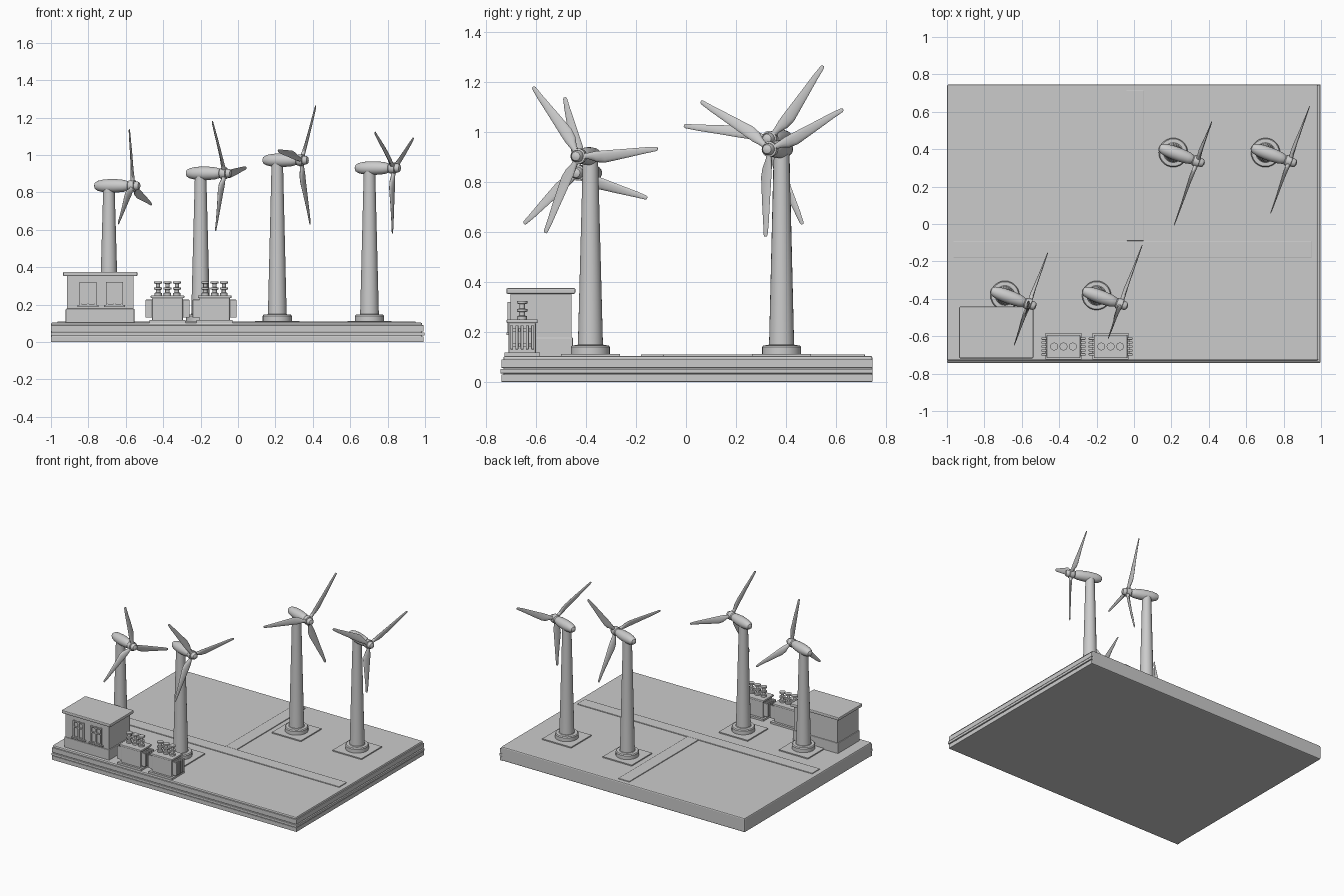
import bpy, bmesh
from math import sin, cos, pi, radians
from mathutils import Matrix, Vector

if "Cube" in bpy.data.objects:
    bpy.data.objects.remove(bpy.data.objects["Cube"])


def finish(name, bm, smooth=True, mat=None):
    if mat:
        bm.transform(mat)
    bmesh.ops.recalc_face_normals(bm, faces=bm.faces)
    me = bpy.data.meshes.new(name)
    bm.to_mesh(me)
    bm.free()
    ob = bpy.data.objects.new(name, me)
    bpy.context.collection.objects.link(ob)
    if smooth:
        bpy.context.view_layer.objects.active = ob
        ob.select_set(True)
        bpy.ops.object.shade_smooth_by_angle(angle=radians(35))
        ob.select_set(False)
    return ob


def box(name, x0, x1, y0, y1, z0, z1, bevel=0.0):
    bm = bmesh.new()
    m = Matrix.Translation(((x0 + x1) / 2, (y0 + y1) / 2, (z0 + z1) / 2)) @ \
        Matrix.Diagonal((x1 - x0, y1 - y0, z1 - z0, 1))
    bmesh.ops.create_cube(bm, size=1, matrix=m)
    ob = finish(name, bm, False)
    if bevel:
        b = ob.modifiers.new("bevel", 'BEVEL')
        b.width, b.segments = bevel, 2
    return ob


def loft(name, rings, mat=None):
    """Skin a list of equal-length point rings and cap both ends."""
    bm = bmesh.new()
    vs = [[bm.verts.new(p) for p in r] for r in rings]
    n = len(vs[0])
    for a, b in zip(vs, vs[1:]):
        for i in range(n):
            j = (i + 1) % n
            bm.faces.new((a[i], a[j], b[j], b[i]))
    bm.faces.new(vs[0])
    bm.faces.new(vs[-1])
    return finish(name, bm, True, mat)


def lathe(name, profile, mat=None, n=28):
    """Revolve (radius, height) points about z."""
    return loft(name, [[(r * cos(2 * pi * i / n), r * sin(2 * pi * i / n), z)
                        for i in range(n)] for r, z in profile], mat)


# layered base: plain at back and left, ribbed at front and right
box("base_slab", -1, 0.985, -0.73, 0.745, 0, 0.104, 0.008)
for i, (z0, z1, d) in enumerate([(0.0, 0.03, 0.008), (0.034, 0.052, 0.012),
                                 (0.056, 0.09, 0.008)]):
    box(f"front_rib_{i}", -1, 0.985 + d, -0.73 - d, -0.72, z0, z1, 0.002)
    box(f"right_rib_{i}", 0.975, 0.985 + d, -0.73 - d, 0.745, z0, z1, 0.002)
box("main_road", -0.965, 0.95, -0.18, -0.09, 0.09, 0.11, 0.003)
box("side_road", -0.04, 0.052, -0.09, 0.715, 0.09, 0.11, 0.003)


# wind turbines
def blade(name, R, mat):
    stations = [(0.0, 0.024, 0.024, 0.0), (0.12, 0.026, 0.022, 0.003),
                (0.22, 0.046, 0.018, 0.009), (0.32, 0.05, 0.014, 0.011),
                (0.6, 0.036, 0.010, 0.006), (0.85, 0.024, 0.007, 0.001),
                (0.98, 0.017, 0.005, 0.0), (1.0, 0.010, 0.003, 0.0)]
    rings = []
    for t, chord, thick, off in stations:
        tw = Matrix.Rotation(radians(22) * (1 - t), 3, 'Z')
        rings.append([tw @ Vector((thick / 2 * sin(a), off + chord / 2 * cos(a), t * R))
                      for a in [2 * pi * k / 12 for k in range(12)]])
    loft(name, rings, mat)


def turbine(n, x, y, hub_z, R, phase):
    box(f"turbine_pad_{n}", x - 0.118, x + 0.118, y - 0.118, y + 0.118, 0.09, 0.112)
    lathe(f"tower_{n}", [(0.06, 0.10), (0.078, 0.11), (0.078, 0.139), (0.073, 0.146),
                         (0.053, 0.147), (0.05, 0.15), (0.031, hub_z - 0.03),
                         (0.031, hub_z)], Matrix.Translation((x, y, 0)))
    top = Matrix.Translation((x, y, hub_z)) @ Matrix.Rotation(radians(-20), 4, 'Z')
    along = top @ Matrix.Rotation(pi / 2, 4, 'Y')
    lathe(f"nacelle_{n}", [(0.006, -0.082), (0.018, -0.077), (0.027, -0.062),
                           (0.033, -0.035), (0.036, 0.0), (0.036, 0.04), (0.032, 0.085),
                           (0.025, 0.108), (0.02, 0.115)], along)
    lathe(f"hub_{n}", [(0.022, 0.11), (0.029, 0.116), (0.031, 0.13), (0.031, 0.147),
                       (0.024, 0.149), (0.023, 0.164), (0.018, 0.172),
                       (0.006, 0.177)], along)
    for k in range(3):
        blade(f"blade_{n}_{k}", R, top @ Matrix.Translation((0.137, 0, 0)) @
              Matrix.Rotation(-radians(phase + 120 * k), 4, 'X'))


turbine(1, -0.69, -0.382, 0.835, 0.308, 109)
turbine(2, -0.20, -0.382, 0.902, 0.338, 85)
turbine(3, 0.21, 0.382, 0.972, 0.369, 38)
turbine(4, 0.703, 0.382, 0.930, 0.350, 63)

# control house
box("house_walls", -0.915, -0.56, -0.702, -0.458, 0.10, 0.355)
box("house_plinth", -0.921, -0.554, -0.708, -0.452, 0.10, 0.178, 0.004)
box("house_roof", -0.935, -0.538, -0.718, -0.442, 0.352, 0.375, 0.006)
for s, cx in (("left", -0.802), ("right", -0.66)):
    y0, y1 = -0.713, -0.70
    box(f"window_pane_{s}", cx - 0.04, cx + 0.04, -0.705, y1, 0.205, 0.31)
    for k in (-1, 0, 1):
        box(f"window_post_{s}_{k}", cx + 0.04 * k - 0.005, cx + 0.04 * k + 0.005,
            y0, y1, 0.195, 0.32)
    for k, z in enumerate((0.2, 0.275, 0.313)):
        box(f"window_bar_{s}_{k}", cx - 0.045, cx + 0.045, y0, y1, z - 0.004, z + 0.004)
    box(f"window_sill_{s}", cx - 0.056, cx + 0.056, y0 - 0.004, y1, 0.188, 0.197)


# transformers with cooling fins and bushings
def transformer(n, cx):
    cy = -0.655
    box(f"transformer_pad_{n}", cx - 0.096, cx + 0.096, cy - 0.07, cy + 0.072, 0.10, 0.118)
    box(f"transformer_tank_{n}", cx - 0.082, cx + 0.082, cy - 0.055, cy + 0.055,
        0.11, 0.24, 0.008)
    box(f"transformer_lid_{n}", cx - 0.09, cx + 0.09, cy - 0.062, cy + 0.062,
        0.235, 0.25, 0.004)
    for s in (-1, 1):
        for k in range(5):
            y = cy + (k - 2) * 0.021
            x0, x1 = sorted((cx + s * 0.08, cx + s * 0.117))
            box(f"cooling_fin_{n}_{s}_{k}", x0, x1, y - 0.006, y + 0.006, 0.13, 0.226, 0.002)
        x0, x1 = sorted((cx + s * 0.08, cx + s * 0.1))
        for z in (0.148, 0.208):
            box(f"fin_header_{n}_{s}_{z}", x0, x1, cy - 0.045, cy + 0.045, z - 0.006, z + 0.006)
    for k in (-1, 0, 1):
        lathe(f"bushing_{n}_{k}", [(0.02, 0.245), (0.02, 0.262), (0.012, 0.265),
                                   (0.012, 0.279), (0.021, 0.281), (0.021, 0.291),
                                   (0.011, 0.293), (0.011, 0.311), (0.021, 0.313),
                                   (0.021, 0.324)],
              Matrix.Translation((cx + k * 0.05, cy, 0)), 16)


transformer(1, -0.377)
transformer(2, -0.125)
